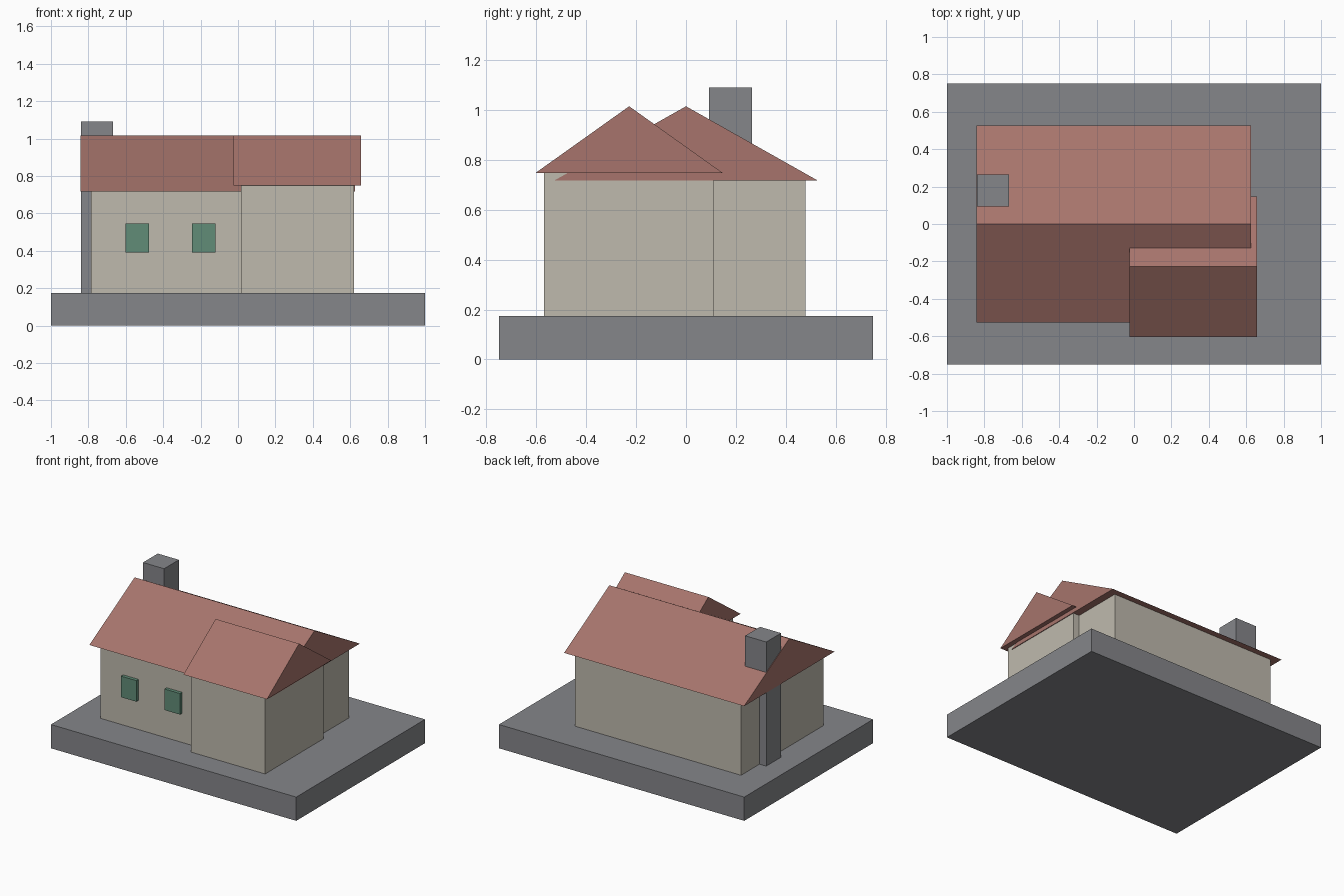
import bpy
import bmesh

if "Cube" in bpy.data.objects:
    bpy.data.objects.remove(bpy.data.objects["Cube"])


def material(name, rgb):
    mat = bpy.data.materials.new(name)
    mat.use_nodes = True
    mat.diffuse_color = (*rgb, 1)
    mat.node_tree.nodes["Principled BSDF"].inputs["Base Color"].default_value = (*rgb, 1)
    return mat


stone = material("grey stone", (0.235, 0.24, 0.255))
plaster = material("beige plaster", (0.52, 0.49, 0.42))
tile = material("red roof tile", (0.385, 0.175, 0.15))
shutter = material("green window", (0.12, 0.265, 0.185))


def extrude_x(name, profile, x0, x1, mat):
    """Sweep a closed (y, z) profile from x0 to x1."""
    bm = bmesh.new()
    face = bm.faces.new([bm.verts.new((x0, y, z)) for y, z in profile])
    swept = bmesh.ops.extrude_face_region(bm, geom=[face])["geom"]
    bmesh.ops.translate(bm, vec=(x1 - x0, 0, 0),
                        verts=[v for v in swept if isinstance(v, bmesh.types.BMVert)])
    bmesh.ops.recalc_face_normals(bm, faces=bm.faces)
    mesh = bpy.data.meshes.new(name)
    bm.to_mesh(mesh)
    bm.free()
    mesh.materials.append(mat)
    obj = bpy.data.objects.new(name, mesh)
    bpy.context.collection.objects.link(obj)
    return obj


def box(name, x, y, z, mat):
    return extrude_x(name, [(y[0], z[0]), (y[1], z[0]), (y[1], z[1]), (y[0], z[1])], *x, mat)


def gable_roof(name, x, y, eave, ridge):
    profile = [(y[0], eave), (y[1], eave), ((y[0] + y[1]) / 2, ridge)]
    return extrude_x(name, profile, *x, tile)


ground = 0.175
ridge = 1.015

# Foundation
box("foundation", (-1, 1), (-0.75, 0.75), (0, ground), stone)

# Main house
box("main_walls", (-0.785, 0.57), (-0.48, 0.48), (ground, 0.718), plaster)
gable_roof("main_roof", (-0.843, 0.625), (-0.527, 0.527), 0.718, ridge)

# Front wing
box("wing_walls", (0.015, 0.62), (-0.57, 0.11), (ground, 0.748), plaster)
gable_roof("wing_roof", (-0.023, 0.658), (-0.603, 0.147), 0.748, ridge)

# Chimney
box("chimney", (-0.84, -0.668), (0.093, 0.265), (ground, 1.09), stone)

# Front windows
for side, cx in (("right", -0.538), ("left", -0.182)):
    box(f"{side}_window", (cx - 0.063, cx + 0.063), (-0.505, -0.47), (0.39, 0.545), shutter)
